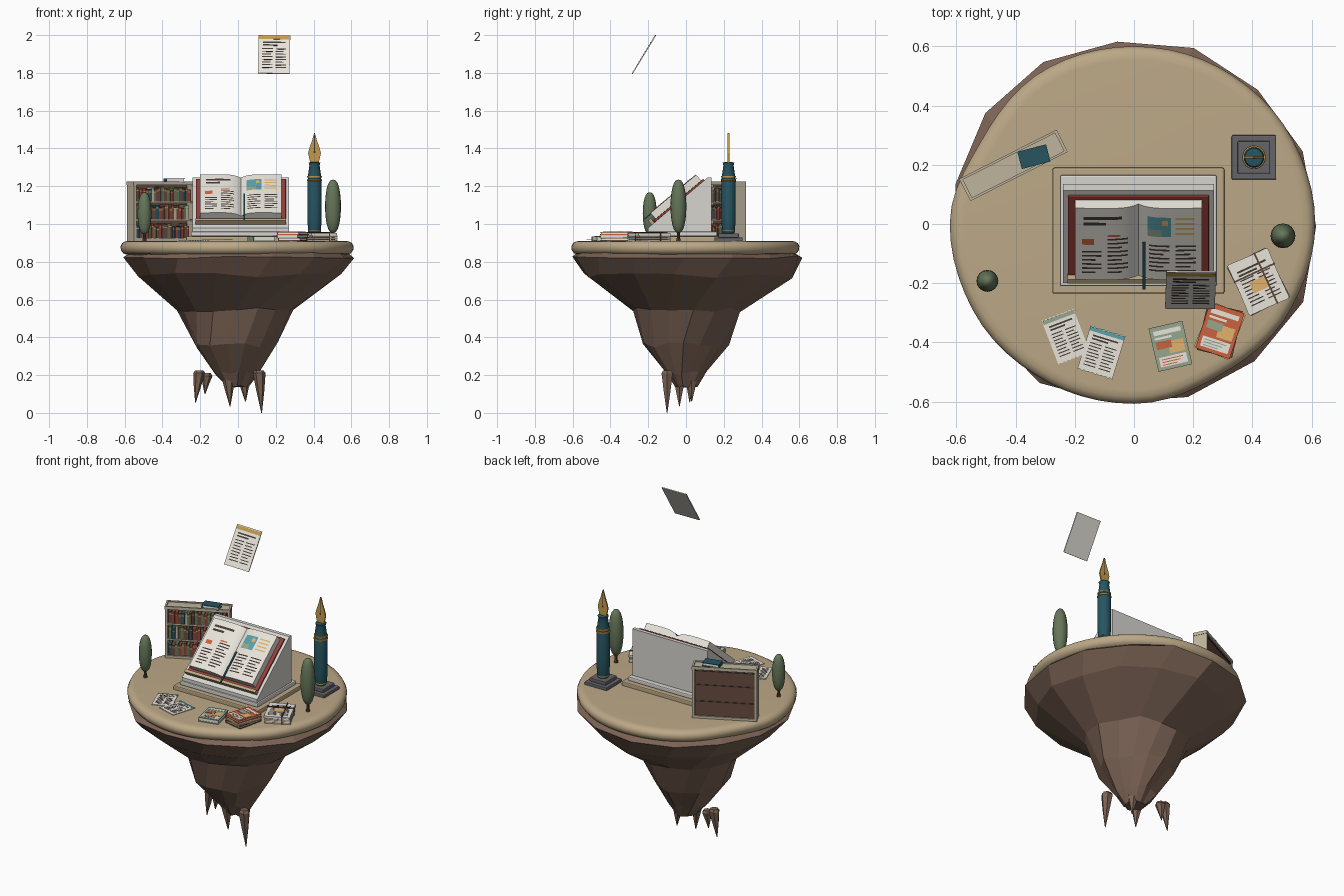
import bpy, bmesh, random
from math import sin, cos, pi, radians, exp
from mathutils import Matrix, Vector

if "Cube" in bpy.data.objects:
    bpy.data.objects.remove(bpy.data.objects["Cube"])
random.seed(4)
I = Matrix.Identity(4)
COL = dict(sand=(.5, .39, .24), rock=(.2, .125, .09), stone=(.68, .66, .62), paper=(.8, .77, .7), ink=(.06, .04, .035),
           red=(.3, .05, .04), teal=(.02, .09, .12), gold=(.55, .33, .07), leaf=(.13, .18, .1), bark=(.1, .06, .04),
           slate=(.13, .13, .14), orange=(.6, .12, .05), sage=(.3, .38, .27), aqua=(.1, .35, .4), amber=(.75, .45, .15),
           wood=(.14, .07, .05), case=(.52, .46, .34))
MATS = {}
for k, c in COL.items():
    MATS[k] = bpy.data.materials.new(k)
    MATS[k].diffuse_color = (*c, 1)

def finish(name, bm, mat, smooth=None, bevel=0):
    bmesh.ops.recalc_face_normals(bm, faces=bm.faces)
    me = bpy.data.meshes.new(name)
    bm.to_mesh(me)
    bm.free()
    ob = bpy.data.objects.new(name, me)
    bpy.context.collection.objects.link(ob)
    me.materials.append(MATS[mat])
    if smooth:
        for p in me.polygons:
            p.use_smooth = True
        me.set_sharp_from_angle(angle=radians(smooth))
    if bevel:
        m = ob.modifiers.new("bevel", 'BEVEL')
        m.width, m.segments = bevel, 2
    return ob

def boxes(name, specs, mat, M=I, bevel=0):
    bm = bmesh.new()
    for a, b, c, d, e, f in specs:
        bmesh.ops.create_cube(bm, size=1, matrix=M @ Matrix.Translation(((a+b)/2, (c+d)/2, (e+f)/2)) @ Matrix.Diagonal((b-a, d-c, f-e, 1)))
    return finish(name, bm, mat, bevel=bevel)

def skin(name, rings, mat, smooth=None):
    bm = bmesh.new()
    vs = [[bm.verts.new(p) for p in r] for r in rings]
    n = len(vs[0])
    for a, b in zip(vs, vs[1:]):
        for i in range(n):
            bm.faces.new((a[i], a[(i+1) % n], b[(i+1) % n], b[i]))
    bm.faces.new(vs[0])
    bm.faces.new(vs[-1])
    return finish(name, bm, mat, smooth)

def lathe(name, prof, loc, mat, n=24, smooth=40):
    return skin(name, [[(loc[0]+r*cos(2*pi*i/n), loc[1]+r*sin(2*pi*i/n), z) for i in range(n)] for r, z in prof], mat, smooth)

def prism(name, pts, h, mat, M=I):
    # polygon in local xy, extruded by h along local z
    bm = bmesh.new()
    f = bm.faces.new([bm.verts.new(M @ Vector((x, y, 0))) for x, y in pts])
    r = bmesh.ops.extrude_face_region(bm, geom=[f])
    d = M.to_3x3() @ Vector((0, 0, h))
    bmesh.ops.translate(bm, vec=d, verts=[v for v in r['geom'] if isinstance(v, bmesh.types.BMVert)])
    return finish(name, bm, mat)

def place(x, y, z, deg):
    return Matrix.Translation((x, y, z)) @ Matrix.Rotation(radians(deg), 4, 'Z')

# floating island: soft sandy plateau over a faceted rock
RAD = [.61, .605, .6, .598, .6, .585, .62, .615, .607, .605, .585, .6]
def rim(a):
    t = (a/(2*pi)*12) % 12
    i, f = int(t), t % 1
    f = (1-cos(pi*f))/2
    return RAD[i]*(1-f)+RAD[(i+1) % 12]*f
N = 64
skin("plateau", [[((rim(2*pi*i/N)+o)*cos(2*pi*i/N), (rim(2*pi*i/N)+o)*sin(2*pi*i/N), z) for i in range(N)]
     for o, z in [(-.04, .835), (-.012, .845), (0, .862), (.002, .882), (-.006, .898), (-.022, .908), (-.045, .91)]], "sand", 50)
rings = []
for r, z, cx, jit in [(.57, .855, 0, .005), (.617, .825, 0, .012), (.545, .725, 0, .02), (.295, .545, -.015, .015),
                      (.215, .36, -.02, .02), (.105, .215, -.01, .015), (.055, .14, -.005, .008)]:
    rings.append([])
    for i in range(15):
        a, q = 2*pi*i/15+z, r+random.uniform(-jit, jit)
        rings[-1].append((cx+q*cos(a), q*sin(a), z+random.uniform(-jit, jit)*.8))
skin("rock", rings, "rock")
for i, (x, y, r, top, tx, tz) in enumerate([(-.205, .02, .032, .225, -.225, .055), (-.165, .03, .03, .21, -.175, .1), (-.055, -.035, .045, .25, -.042, .035),
                                           (.112, -.1, .034, .225, .125, 0), (.03, .03, .035, .2, .04, .06)]):
    skin(f"rock_spike_{i}", [[(c+q*cos(k*pi/3), y+q*sin(k*pi/3), z) for k in range(6)]
         for c, q, z in [(x, r*.7, top), (x, r, top-.015), ((x+tx)/2, r*.6, (top+tz)/2), (tx, .002, tz)]], "rock")

# lectern: two steps and a sloped stand
boxes("plinth_lower", [(-.275, .305, -.235, .19, .9, .935)], "sand", bevel=.006)
boxes("plinth_upper", [(-.25, .28, -.21, .165, .935, .96)], "stone", bevel=.006)
prism("lectern_wedge", [(-.2, .955), (-.2, .98), (.113, 1.245), (.135, 1.245), (.135, .955)], .51, "stone",
      Matrix(((0, 0, 1, -.24), (1, 0, 0, 0), (0, 1, 0, 0), (0, 0, 0, 1))))

# open book in the slope's frame: x across, y up the slope, z outwards
S = Matrix.Translation((.015, -.2, .98)) @ Matrix.Rotation(radians(40), 4, 'X')
boxes("book_ledge", [(-.24, .24, .025, .042, 0, .03)], "sand", S)
boxes("book_cover", [(-.238, .238, .044, .39, 0, .011)], "red", S, .003)
def page(x):
    s = abs(x)/.215
    return .03+.03*(1-exp(-6*s))-.008*s
def over_page(name, items, mat, lift=.001):
    # strips that follow the page curve
    bm = bmesh.new()
    for a, b, c, d in items:
        row = []
        for k in range(7):
            x = a+(b-a)*k/6
            row.append([bm.verts.new(S @ Vector((x, y, page(x)+lift))) for y in (c, d)])
        for p, q in zip(row, row[1:]):
            bm.faces.new((p[0], q[0], q[1], p[1]))
    return finish(name, bm, mat)
xs = [-.215+.43*k/40 for k in range(41)]
prism("book_pages", [(-.215, .011)]+[(x, page(x)) for x in xs]+[(.215, .011)], .315, "paper",
      S @ Matrix(((1, 0, 0, 0), (0, 0, 1, .06), (0, 1, 0, 0), (0, 0, 0, 1))))
text = [(-.185, -.055, .325, .338), (-.185, -.11, .3, .313)]
for k in range(9):
    w = .02*(k % 3 == 2)
    if k > 2:
        text.append((-.19, -.125-w, .235-k*.018, .242-k*.018))
    text.append((-.105, -.035-w, .235-k*.018, .242-k*.018))
    if k < 7:
        text += [(.035, .105-w, .205-k*.018, .212-k*.018), (.125, .195-w, .205-k*.018, .212-k*.018)]
over_page("page_text", text, "ink")
over_page("page_red_block", [(-.19, -.15, .215, .24), (-.105, -.06, .25, .258)], "orange")
over_page("page_picture", [(.03, .11, .25, .335)], "aqua")
over_page("page_picture_hill", [(.03, .08, .25, .28)], "sage", .002)
over_page("page_picture_sun", [(.08, .1, .3, .322)], "amber", .002)
over_page("page_captions", [(.125, .19, .325-k*.022, .333-k*.022) for k in range(4)], "amber")
boxes("ribbon", [(.014, .023, .015, .22, .045, .051)], "teal", S)

# bookcase
B = place(-.407, .198, .91, 26.8)
boxes("bookcase_frame", [(-.182, -.168, -.041, .041, 0, .305), (.168, .182, -.041, .041, 0, .305), (-.182, .182, -.041, .041, 0, .015)]
      + [(-.17, .17, -.036, .03, z, z+.009) for z in (.105, .2)], "case", B)
boxes("bookcase_top", [(-.184, .184, -.042, .042, .297, .309), (-.184, .184, -.042, -.034, .309, .316), (-.184, .184, .034, .042, .309, .316),
                       (-.184, -.174, -.034, .034, .309, .316), (.174, .184, -.034, .034, .309, .316)], "case", B)
boxes("bookcase_back", [(-.17, .17, .026, .034, .01, .3)], "wood", B)
boxes("bookcase_back_battens", [(-.17, .17, .034, .037, z, z+.006) for z in (.1, .2, .285)], "ink", B)
groups, bands = {c: [] for c in ("red", "teal", "wood", "leaf", "case")}, []
for z in (.015, .114, .209):
    x = -.165
    while x < .148:
        w, h = random.uniform(.011, .019), random.uniform(.058, .08)
        f = random.uniform(-.036, -.03)
        groups[random.choices(list(groups), (4, 3, 4, 2, 1))[0]].append((x, x+w, f, .026, z, z+h))
        bands.append((x+.001, x+w-.001, f-.001, f+.002, z+h*.75, z+h*.82))
        x += w+.001
for c, b in groups.items():
    boxes("shelf_books_" + c, b, c, B)
boxes("shelf_book_bands", bands, "gold", B)

# loose books
def book(name, M, w, h, z, t, cover):
    boxes(name+"_cover", [(-w/2, w/2, -h/2, h/2, z, z+.004), (-w/2, w/2, -h/2, h/2, z+t-.004, z+t), (-w/2, -w/2+.004, -h/2, h/2, z, z+t)], cover, M)
    boxes(name+"_pages", [(-w/2+.004, w/2-.004, -h/2+.004, h/2-.004, z+.004, z+t-.004)], "paper", M)
def cover_art(name, M, w, h, z, c2):
    e = z+.0015
    boxes(name+"_title", [(-w*.4, w*.4, h*.3, h*.4, z, e), (-w*.4, w*.1, h*.2, h*.25, z, e), (-w*.4, w*.4, -h*.42, -h*.2, z, e)], "paper", M)
    boxes(name+"_art", [(-w*.05, w*.4, -h*.15, h*.12, z, e)], "amber", M)
    boxes(name+"_art_block", [(-w*.4, w*.05, -h*.02, h*.15, z, e+.001)], c2, M)
    boxes(name+"_lines", [(-w*.33, w*(.3-.1*k), -h*(.27+.06*k), -h*(.25+.06*k), z, e+.001) for k in range(3)], c2, M)
book("top_book", B @ place(.075, -.005, .309, -12), .1, .06, 0, .022, "teal")
G = place(.123, -.413, .91, 13)
book("green_book", G, .117, .15, 0, .025, "sage")
cover_art("green_book", G, .117, .15, .025, "orange")
R = place(.29, -.36, .91, -18)
for k, (c, d) in enumerate([("wood", 5), ("amber", -4), ("orange", 0)]):
    book(f"red_stack_{k}", R @ place(0, 0, 0, d), .122, .162, k*.016, .016, c)
cover_art("red_stack", R, .122, .162, .048, "sage")

# printed sheets
def sheet(name, M, w, h, band, t=.004, zig=False):
    pts = [(-w/2, -h/2), (w/2, -h/2), (w/2, h/2), (-w/2, h/2)]
    if zig:
        pts = [(-w/2+w*k/16, -h/2+.004*(k % 2)) for k in range(17)]
        pts += [(-x, -y) for x, y in pts]
    prism(name, pts, t, "paper", M)
    e = t+.001
    if band:
        boxes(name+"_band", [(-w*.49, w*.49, h*.39, h*.475, t, e)], band, M)
    rows = [(-w*.36, w*.36, h*.29, h*.325, t, e), (-w*.36, w*.1, h*.22, h*.255, t, e)]
    for k in range(8):
        y = h*(.13-k*.07)
        rows += [(-w*.38, -w*(.04+.06*(k % 3 == 2)), y, y+h*.022, t, e), (w*.05, w*(.38-.08*(k % 4 == 1)), y, y+h*.022, t, e)]
    boxes(name+"_text", rows, "ink", M)
sheet("note_left", place(-.23, -.38, .911, 21), .115, .16, "sage", zig=True)
sheet("note_right", place(-.11, -.434, .914, -17), .123, .155, "aqua", zig=True)
sheet("floating_page", Matrix.Translation((.191, -.22, 1.896)) @ Matrix.Rotation(radians(58.6), 4, 'X') @ Matrix.Rotation(radians(-1), 4, 'Z'), .168, .237, "gold", .006)

# tied bundle of newspapers
P = place(.42, -.195, .91, 25)
for k in range(4):
    boxes(f"bundle_layer_{k}", [(-.073, .073, -.092, .092, k*.01, k*.01+.009)], "paper" if k % 2 else "case", P @ place(0, 0, 0, random.uniform(-3, 3)))
sheet("bundle_front", P @ place(0, 0, .039, 0), .146, .184, None)
boxes("bundle_picture", [(-.03, .03, -.03, .01, .043, .0455)], "amber", P)
boxes("bundle_straps", [(.025, .031, -.094, .094, 0, .048), (-.076, .076, .03, .036, 0, .048)], "bark", P)

# fountain pen monument
px, py = .405, .225
boxes("pen_base_lower", [(px-.075, px+.075, py-.075, py+.075, .9, .928)], "slate", bevel=.004)
boxes("pen_base_upper", [(px-.055, px+.055, py-.055, py+.055, .928, .95)], "slate", bevel=.004)
lathe("pen_body", [(.028, .945), (.034, .965), (.038, 1.03), (.038, 1.225), (.035, 1.24), (.034, 1.26), (.027, 1.31), (.031, 1.325), (.02, 1.327)], (px, py), "teal")
for k, (r, z) in enumerate([(.04, 1.232), (.039, 1.25), (.034, .962)]):
    lathe(f"pen_ring_{k}", [(r-.004, z-.005), (r, z-.003), (r, z+.003), (r-.004, z+.005)], (px, py), "gold")
half = [(.02, 1.31), (.025, 1.335), (.034, 1.375), (.026, 1.405), (.012, 1.445), (.002, 1.482)]
F = Matrix(((1, 0, 0, px), (0, 0, 1, py-.004), (0, 1, 0, 0), (0, 0, 0, 1)))
prism("pen_nib", half+[(-x, z) for x, z in reversed(half)], .008, "gold", F)
boxes("nib_slit", [(px-.0015, px+.0015, py-.0048, py+.0048, 1.385, 1.47), (px-.005, px+.005, py-.0048, py+.0048, 1.375, 1.386)], "ink")

# cypress trees
for k, (x, y, r, z0, z1) in enumerate([(.503, -.04, .042, .952, 1.235), (-.495, -.192, .037, .945, 1.168)]):
    lathe(f"tree_trunk_{k}", [(.013, .905), (.008, .93), (.008, z0+.03)], (x, y), "bark", 8)
    lathe(f"tree_foliage_{k}", [(r*max(.04, sin(pi*t/12)**.8), z0+(z1-z0)*(1-cos(pi*t/12))/2) for t in range(13)], (x, y), "leaf", 16, 60)

for m in bpy.data.materials:
    if m.users and not m.is_grease_pencil:
        m.use_nodes = True
        m.node_tree.nodes["Principled BSDF"].inputs["Base Color"].default_value = m.diffuse_color
